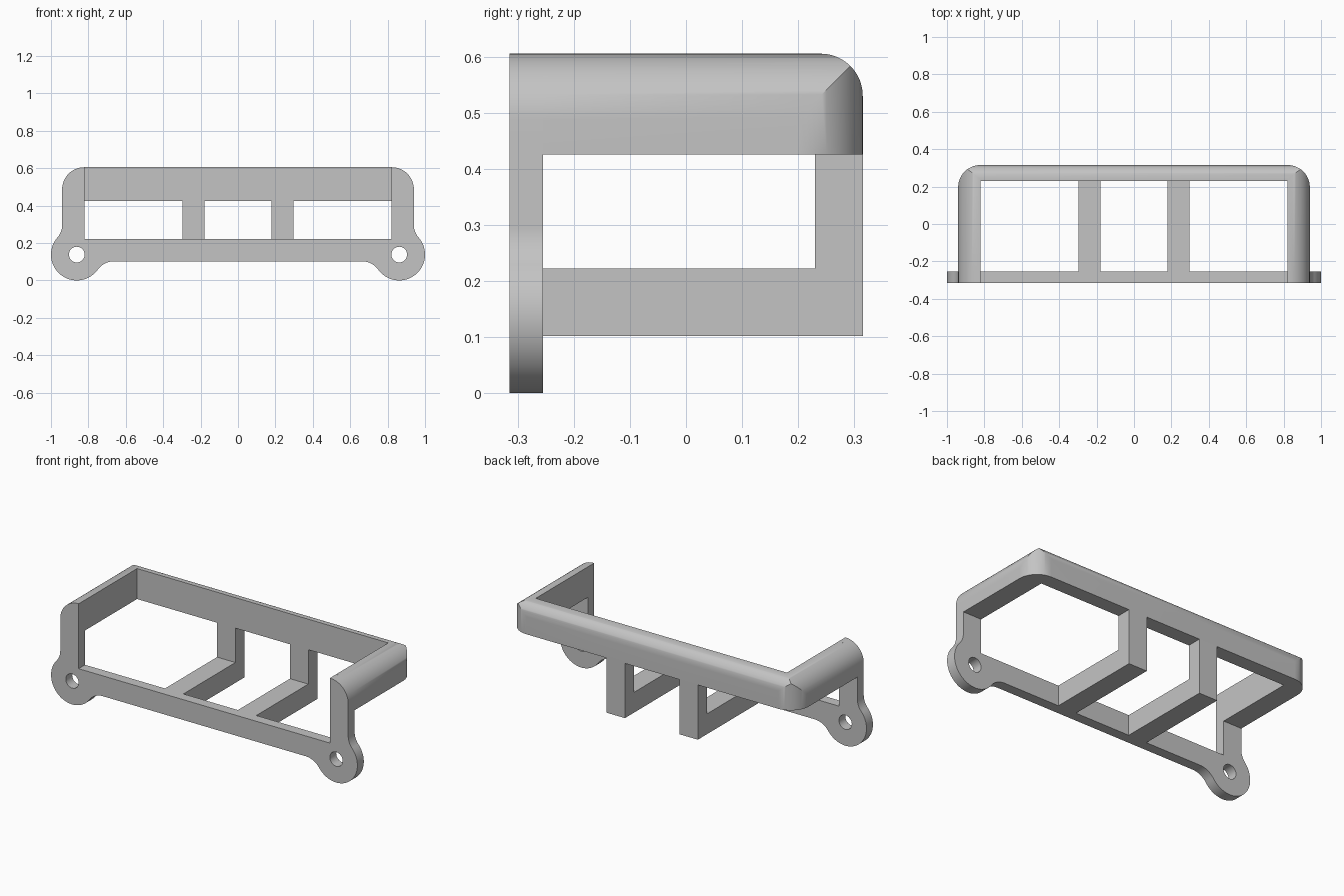
import bpy
import bmesh
from math import atan2, cos, hypot, pi, sin, sqrt
from mathutils import Vector

if "Cube" in bpy.data.objects:
    bpy.data.objects.remove(bpy.data.objects["Cube"])

# Shared dimensions
HALF_W, INNER_W = 0.94, 0.82
FRONT, PLATE_BACK, BACK_IN, BACK = -0.315, -0.255, 0.23, 0.315
BASE, SILL, RAIL, TOP = 0.102, 0.222, 0.425, 0.605
ROUND, BACK_ROUND = HALF_W - INNER_W - 0.002, 0.075
EAR_R, HOLE_R = 0.138, 0.042
EAR_X, EAR_Z = 1 - EAR_R, EAR_R

grey = bpy.data.materials.new("grey plastic")
grey.use_nodes = True
COLOUR = (0.55, 0.55, 0.55, 1)
grey.diffuse_color = COLOUR
grey.node_tree.nodes["Principled BSDF"].inputs["Base Color"].default_value = COLOUR


def arc(cx, cy, r, a0, a1, n=16):
    return [(cx + r * cos(a0 + (a1 - a0) * i / n),
             cy + r * sin(a0 + (a1 - a0) * i / n)) for i in range(n + 1)]


def prism(name, outline, axis, lo, hi):
    """Extrude a closed 2D outline along the x, y or z axis."""
    def place(u, v):
        return {"x": (lo, u, v), "y": (u, lo, v), "z": (u, v, lo)}[axis]
    bm = bmesh.new()
    face = bm.faces.new([bm.verts.new(place(u, v)) for u, v in outline])
    new = bmesh.ops.extrude_face_region(bm, geom=[face])["geom"]
    step = Vector([(hi - lo) * (axis == a) for a in "xyz"])
    bmesh.ops.translate(bm, vec=step,
                        verts=[g for g in new if isinstance(g, bmesh.types.BMVert)])
    bmesh.ops.recalc_face_normals(bm, faces=bm.faces)
    mesh = bpy.data.meshes.new(name)
    bm.to_mesh(mesh)
    bm.free()
    mesh.materials.append(grey)
    obj = bpy.data.objects.new(name, mesh)
    bpy.context.collection.objects.link(obj)
    return obj


def combine(obj, tool, operation):
    """Apply a boolean and discard the tool."""
    mod = obj.modifiers.new("cut", "BOOLEAN")
    mod.object, mod.operation, mod.solver = tool, operation, "EXACT"
    bpy.context.view_layer.objects.active = obj
    bpy.ops.object.modifier_apply(modifier=mod.name)
    bpy.data.objects.remove(tool)


def rect(u0, u1, v0, v1):
    return [(u0, v0), (u1, v0), (u1, v1), (u0, v1)]


def mirrored(points):
    return points + [(-u, v) for u, v in reversed(points)]


# Front plate: half outline with filleted ears, then mirrored
low_r, low_x = 0.11, 0.0
low_z = BASE - low_r
low_x = EAR_X - sqrt((EAR_R + low_r) ** 2 - (EAR_Z - low_z) ** 2)
side_r = 0.103
side_x = HALF_W + side_r
side_z = EAR_Z + sqrt((EAR_R + side_r) ** 2 - (side_x - EAR_X) ** 2)
low_a = atan2(EAR_Z - low_z, EAR_X - low_x)
side_a = atan2(side_z - EAR_Z, side_x - EAR_X)
half = arc(low_x, low_z, low_r, pi / 2, low_a)
half += arc(EAR_X, EAR_Z, EAR_R, low_a - pi, side_a, 40)[1:]
half += arc(side_x, side_z, side_r, side_a + pi, pi)[1:]
half += arc(HALF_W - ROUND, TOP - ROUND, ROUND, 0, pi / 2)
half += [(INNER_W, TOP), (INNER_W, SILL)]
plate = prism("front_plate", mirrored(half), "y", FRONT, PLATE_BACK)
for side in (-1, 1):
    hole = prism("hole_cutter", arc(side * EAR_X, EAR_Z, HOLE_R, 0, 2 * pi, 32)[:-1],
                 "y", FRONT - 0.1, PLATE_BACK + 0.1)
    combine(plate, hole, "DIFFERENCE")

# Upper rail: rounded front, side and plan shapes intersected, then hollowed
front_shape = [(HALF_W, RAIL)] + arc(HALF_W - ROUND, TOP - ROUND, ROUND, 0, pi / 2, 20)
rail = prism("upper_rail", mirrored(front_shape), "y", PLATE_BACK, BACK)
side_shape = [(-1, 0), (BACK, 0)]
side_shape += arc(BACK - BACK_ROUND, TOP - BACK_ROUND, BACK_ROUND, 0, pi / 2, 20)
side_shape += [(-1, TOP)]
combine(rail, prism("side_cutter", side_shape, "x", -2, 2), "INTERSECT")
plan_shape = [(HALF_W, -1)] + arc(HALF_W - ROUND, BACK - ROUND, ROUND, 0, pi / 2, 20)
combine(rail, prism("plan_cutter", mirrored(plan_shape), "z", 0, 2), "INTERSECT")
combine(rail, prism("inner_cutter", rect(-INNER_W, INNER_W, -1, BACK_IN), "z", 0, 2),
        "DIFFERENCE")

# L-shaped ribs linking the plate to the back of the rail
rib_shape = [(PLATE_BACK, BASE), (BACK, BASE), (BACK, RAIL),
             (BACK_IN, RAIL), (BACK_IN, SILL), (PLATE_BACK, SILL)]
parts = [plate, rail]
for name, x in (("left_rib", 0.238), ("right_rib", -0.238)):
    parts.append(prism(name, rib_shape, "x", x - 0.06, x + 0.06))

# Smooth curved surfaces, keep hard edges
bpy.ops.object.select_all(action="DESELECT")
for part in parts:
    part.select_set(True)
bpy.context.view_layer.objects.active = plate
bpy.ops.object.shade_smooth_by_angle(angle=pi / 6)
